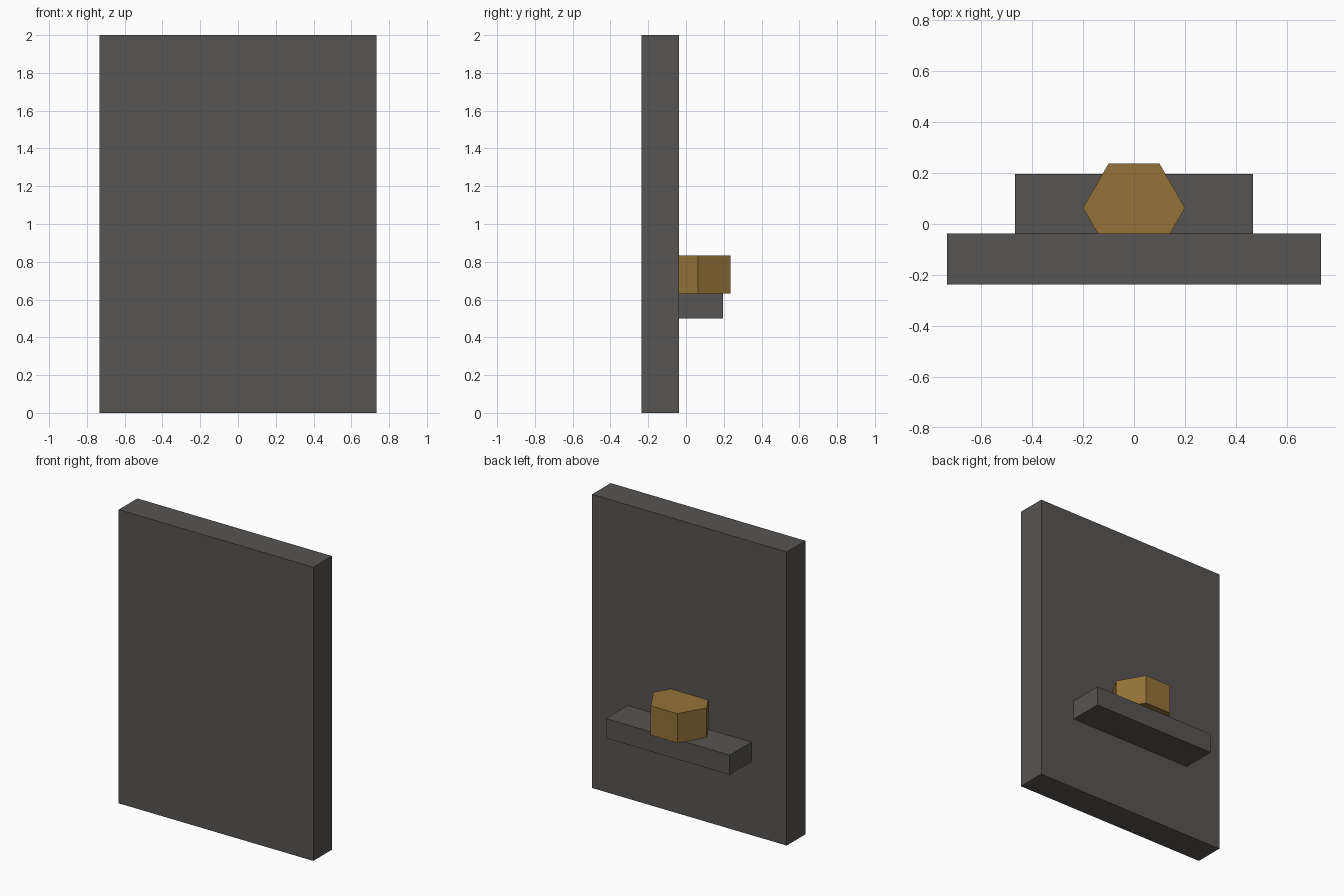
import bpy, math

if "Cube" in bpy.data.objects:
    bpy.data.objects.remove(bpy.data.objects["Cube"])


def paint(obj, name, rgb):
    mat = bpy.data.materials.get(name) or bpy.data.materials.new(name)
    mat.diffuse_color = (*rgb, 1)
    mat.use_nodes = True
    mat.node_tree.nodes["Principled BSDF"].inputs["Base Color"].default_value = mat.diffuse_color
    obj.data.materials.append(mat)


def box(name, lo, hi):
    centre = [(a + b) / 2 for a, b in zip(lo, hi)]
    bpy.ops.mesh.primitive_cube_add(size=1, location=centre)
    obj = bpy.context.object
    obj.name = name
    obj.scale = [b - a for a, b in zip(lo, hi)]
    bpy.ops.object.transform_apply(location=False, rotation=False, scale=True)
    paint(obj, "dark_stone", (0.095, 0.09, 0.085))
    return obj


FACE = -0.0366  # rear face of the panel

# Upright slab and the ledge on its rear face
box("back_panel", (-0.7333, FACE - 0.2, 0), (0.7333, FACE, 2))
box("shelf", (-0.4667, FACE, 0.5), (0.4667, 0.1967, 0.6333))

# Six-sided block on the ledge, partly sunk into the slab
bpy.ops.mesh.primitive_cylinder_add(vertices=6, radius=0.2, depth=0.2,
                                    location=(0, 0.0634, 0.7333),
                                    rotation=(0, 0, math.radians(30)))
block = bpy.context.object
block.name = "hexagonal_block"
paint(block, "bronze", (0.30, 0.17, 0.04))
